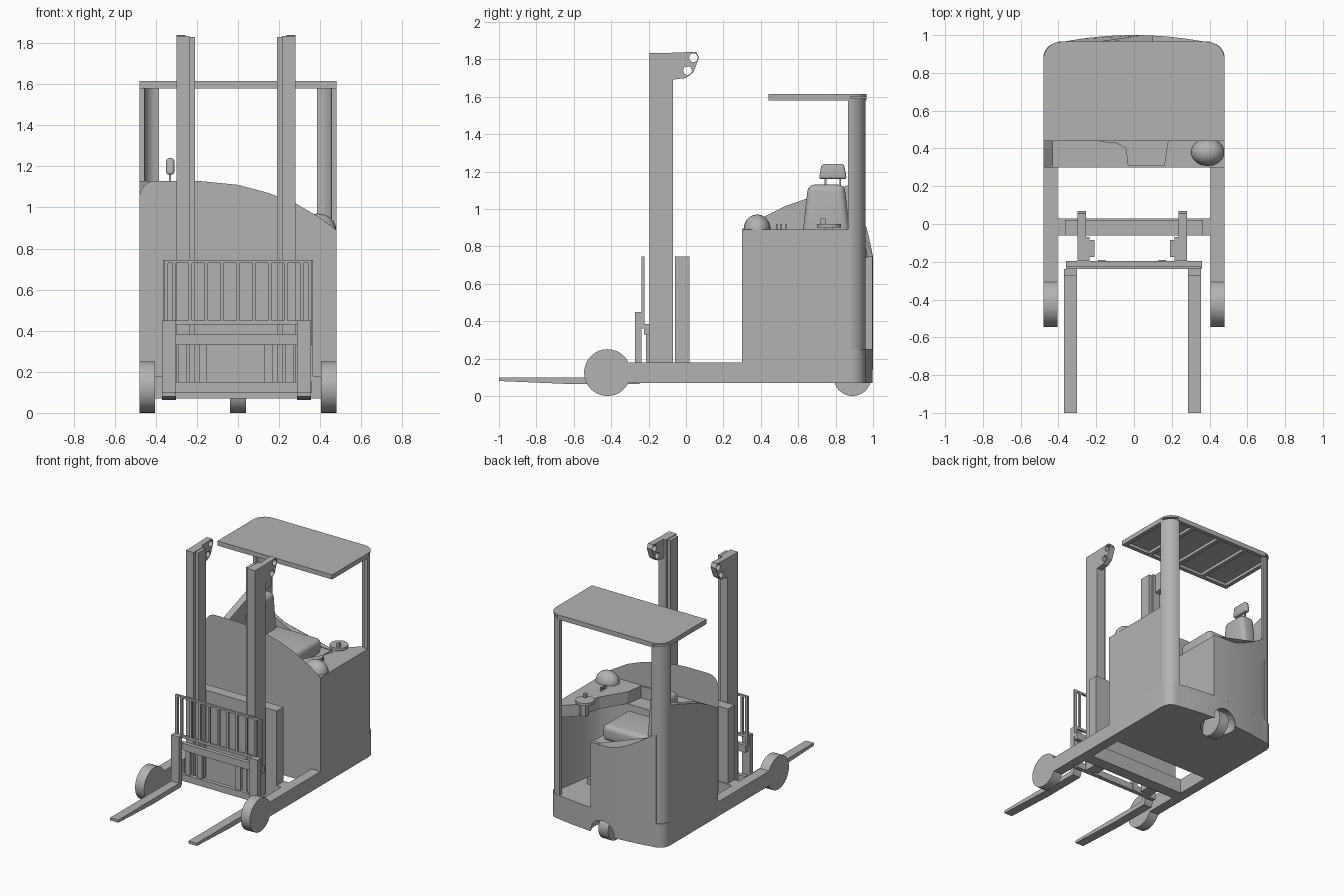
import bpy
import bmesh
import math
from mathutils import Vector

default_cube = bpy.data.objects.get("Cube")
if default_cube:
    bpy.data.objects.remove(default_cube, do_unlink=True)

grey = bpy.data.materials.new("plain grey")
grey.use_nodes = True
grey.diffuse_color = (0.45, 0.45, 0.45, 1)
grey.node_tree.nodes["Principled BSDF"].inputs["Base Color"].default_value = grey.diffuse_color

HALF = 0.48      # half width of the truck
FRONT = 0.3      # front of the cabin body
FLOOR = 0.25     # cabin floor
DECK = 0.89      # top of the console
BOTTOM = 0.07    # underside of the chassis


def finish(name, bm, smooth=False):
    bmesh.ops.recalc_face_normals(bm, faces=bm.faces)
    mesh = bpy.data.meshes.new(name)
    bm.to_mesh(mesh)
    bm.free()
    obj = bpy.data.objects.new(name, mesh)
    bpy.context.collection.objects.link(obj)
    mesh.materials.append(grey)
    if smooth:
        bpy.ops.object.select_all(action='DESELECT')
        obj.select_set(True)
        bpy.context.view_layer.objects.active = obj
        bpy.ops.object.shade_smooth_by_angle(angle=math.radians(35))
    return obj


def prism(name, outline, axis, low, high, smooth=False):
    """Extrude a flat outline along an axis; the outline keeps the other two axes in order."""
    bm = bmesh.new()

    def place(point, depth):
        coords = list(point)
        coords.insert("xyz".index(axis), depth)
        return bm.verts.new(coords)

    face = bm.faces.new([place(p, low) for p in outline])
    if high != low:
        result = bmesh.ops.extrude_face_region(bm, geom=[face])
        shift = Vector([high - low if a == axis else 0 for a in "xyz"])
        moved = [v for v in result["geom"] if isinstance(v, bmesh.types.BMVert)]
        bmesh.ops.translate(bm, verts=moved, vec=shift)
    return finish(name, bm, smooth)


def box(name, x, y, z):
    return prism(name, [(x[0], y[0]), (x[1], y[0]), (x[1], y[1]), (x[0], y[1])], 'z', *z)


def arc(cx, cy, radius, start, end, steps=10):
    angles = [math.radians(start + (end - start) * i / steps) for i in range(steps + 1)]
    return [(cx + radius * math.cos(a), cy + radius * math.sin(a)) for a in angles]


def disc(name, cy, cz, radius, low, high):
    return prism(name, arc(cy, cz, radius, 0, 350, 35), 'x', low, high, True)


def blob(name, centre, size, taper=1.0, roundness=0.3):
    """Soft cushion: a tapered cube with rounded edges."""
    bm = bmesh.new()
    bmesh.ops.create_cube(bm, size=1)
    for v in bm.verts:
        if v.co.z > 0:
            v.co.y *= taper
        v.co = Vector(c + s * k for c, s, k in zip(centre, size, v.co))
    bmesh.ops.bevel(bm, geom=bm.edges[:], offset=min(size) * roundness, segments=5,
                    profile=0.5, affect='EDGES')
    return finish(name, bm, True)


def rear_bulge(x):
    return 0.96 + 0.04 * (1 - (x / 0.4) ** 2)


def rear_line(start, end, steps=12):
    xs = [start + (end - start) * i / steps for i in range(steps + 1)]
    return [(x, rear_bulge(x)) for x in xs]


# Chassis floor with rounded rear corners and a pocket for the drive wheel
plan = [(-HALF, FRONT), (HALF, FRONT)] + arc(0.4, 0.88, 0.08, 0, 90)
plan += rear_line(0.4, -0.4)[1:] + arc(-0.4, 0.88, 0.08, 90, 180)[1:]
chassis = prism("chassis", plan, 'z', BOTTOM, FLOOR, True)
bm = bmesh.new()
bmesh.ops.create_uvsphere(bm, u_segments=24, v_segments=16, radius=0.125)
bmesh.ops.translate(bm, verts=bm.verts, vec=(0, 0.92, 0.08))
pocket = finish("wheel_pocket_cutter", bm)
pocket.hide_render = True
pocket.hide_set(True)
cut = chassis.modifiers.new("wheel pocket", 'BOOLEAN')
cut.operation = 'DIFFERENCE'
cut.object = pocket
disc("drive_wheel", 0.89, 0.1, 0.1, -0.04, 0.04)

# Support legs and load wheels
for side, label in ((-1, "right"), (1, "left")):
    outer, inner = side * HALF, side * 0.405
    box(label + "_support_leg", (inner, outer), (-0.4, FRONT), (BOTTOM, 0.18))
    disc(label + "_load_wheel", -0.42, 0.125, 0.125, inner, outer)
    # Corner posts carrying the roof
    turn = (0, 90) if side > 0 else (180, 90)
    shell = arc(side * 0.385, 0.865, 0.095, *turn) + arc(side * 0.385, 0.865, 0.07, *turn)[::-1]
    prism(label + "_corner_post", shell, 'z', FLOOR, 1.59, True)

# Cabin side walls and front guard sheet
box("left_cabin_wall", (0.44, HALF), (FRONT, 0.88), (FLOOR, DECK))
sweep = [(FRONT, FLOOR), (0.88, FLOOR), (0.88, 1.13), (0.77, 1.1), (0.66, 1.06),
         (0.53, 1.015), (0.4, 0.95), (FRONT, DECK)]
prism("right_cabin_wall", sweep, 'x', -HALF, -0.43)
guard = [(-HALF, FLOOR), (HALF, FLOOR), (HALF, DECK), (0.4, 0.95), (0.28, 1.02), (0.15, 1.07),
         (0, 1.11), (-0.2, 1.13)] + arc(-0.4, 1.05, 0.08, 90, 180, 6)
prism("front_guard_sheet", guard, 'y', FRONT - 0.002, FRONT - 0.002)

# Console: lower block and notched top
block = [(-HALF, FRONT), (HALF, FRONT), (HALF, 0.88), (0.44, 0.88), (0.4, 0.62),
         (0.33, 0.5), (0.22, 0.44), (-HALF, 0.44)]
prism("console_block", block, 'z', FLOOR, 0.8, True)
top = [(-HALF, FRONT), (HALF, FRONT), (HALF, 0.88), (0.42, 0.88), (0.34, 0.8), (0.29, 0.62),
       (0.18, 0.44), (0.16, 0.31), (-0.03, 0.31), (-0.04, 0.4), (-0.09, 0.43), (-0.2, 0.44),
       (-0.43, 0.48), (-HALF, 0.48)]
prism("console_top", top, 'z', 0.8, DECK)
bm = bmesh.new()
bmesh.ops.create_uvsphere(bm, u_segments=24, v_segments=16, radius=0.08)
for v in bm.verts:
    v.co.x *= 1.1
    v.co.y *= 0.9
    v.co += Vector((0.39, 0.38, DECK))
finish("instrument_dome", bm, True)
for i in range(3):
    y = 0.48 + i * 0.026
    box("control_lever", (0.33, 0.34), (y, y + 0.008), (DECK, 0.92))

# Steering wheel
disc_outline = arc(0.31, 0.765, 0.065, 0, 340, 17)
prism("steering_wheel", disc_outline, 'z', 0.9, 0.92, True)
box("steering_column", (0.29, 0.33), (0.745, 0.785), (0.8, 0.91))
box("steering_knob", (0.32, 0.34), (0.72, 0.745), (0.92, 0.95))

# Seat box with curved rear wall
seat_plan = [(-0.44, 0.52), (0.1, 0.52)] + rear_line(0.1, -0.4) + [(-0.44, 0.92)]
prism("seat_box", seat_plan, 'z', FLOOR, 0.74, True)
strip = rear_line(-0.42, 0.1)
wall = prism("rear_wall", strip + [(x, y - 0.03) for x, y in strip[::-1]], 'z', FLOOR, 0.92, True)
for v in wall.data.vertices:
    if v.co.z > 0.9:
        v.co.z = 0.745 + 0.175 * min(1, max(0, (-0.05 - v.co.x) / 0.35)) ** 1.5

# Seat facing sideways
blob("seat_cushion", (-0.14, 0.75, 0.79), (0.42, 0.32, 0.12))
blob("seat_back", (-0.34, 0.75, 0.96), (0.12, 0.27, 0.34), 0.72)
blob("headrest", (-0.33, 0.785, 1.2), (0.04, 0.15, 0.08), 0.8, 0.35)
for y in (0.74, 0.82):
    box("headrest_rod", (-0.335, -0.325), (y, y + 0.01), (1.1, 1.18))

# Foot pedals
for x in (0.2, 0.29):
    box("foot_pedal", (x, x + 0.05), (0.62, 0.7), (FLOOR, 0.29))

# Roof with rim and slats below
roof_plan = [(-HALF, 0.44), (HALF, 0.44)] + arc(0.385, 0.87, 0.095, 0, 90)
roof_plan += arc(-0.385, 0.87, 0.095, 90, 180)
prism("roof_sheet", roof_plan, 'z', 1.602, 1.615, True)
box("roof_front_rim", (-HALF, HALF), (0.44, 0.47), (1.58, 1.602))
box("roof_rear_rim", (-0.4, 0.4), (0.935, 0.965), (1.58, 1.602))
for side in (-1, 1):
    box("roof_side_rim", (side * 0.45, side * HALF), (0.44, 0.88), (1.58, 1.602))
for x in (-0.24, 0, 0.24):
    box("roof_slat", (x - 0.015, x + 0.015), (0.46, 0.95), (1.58, 1.602))

# Mast uprights with pierced head brackets
bracket = [(-0.08, 1.69), (0, 1.7), (0.04, 1.73), (0.07, 1.81), (0.055, 1.84), (-0.08, 1.835)]
for side, label in ((-1, "right"), (1, "left")):
    shift = -0.01

    def across(a, b):
        return sorted((shift + side * a, shift + side * b))

    box(label + "_mast_rail", across(0.225, 0.29), (-0.195, -0.07), (0.1, 1.835))
    box(label + "_inner_rail", across(0.2, 0.225), (-0.175, -0.085), (0.1, 1.83))
    plate = prism(label + "_mast_bracket", bracket, 'x', *across(0.245, 0.29))
    for y, z in ((0.04, 1.808), (0.008, 1.74)):
        hole = disc("bracket_hole_cutter", y, z, 0.023, *across(0.2, 0.33))
        hole.hide_render = True
        hole.hide_set(True)
        pierce = plate.modifiers.new("hole", 'BOOLEAN')
        pierce.operation = 'DIFFERENCE'
        pierce.object = hole

# Mast base between the legs
box("mast_cross_beam", (-0.405, 0.405), (-0.06, 0.03), (BOTTOM, 0.18))
box("mast_cross_panel", (-0.365, 0.365), (-0.06, 0.02), (0.1, 0.745))

# Fork carriage
REACH = 0.36
for low, high in ((0.1, 0.15), (0.33, 0.385)):
    box("carriage_bar", (-REACH, REACH), (-0.225, -0.195), (low, high))
for x in (-0.27, -0.17, 0.15, 0.25):
    box("carriage_upright", (x - 0.02, x + 0.02), (-0.215, -0.19), (0.1, 0.37))

# Load backrest grille
for low, high in ((0.43, 0.45), (0.73, 0.745)):
    box("backrest_rail", (-REACH, REACH), (-0.237, -0.222), (low, high))
for i in range(9):
    x = -0.31 + i * 0.0775
    box("backrest_bar", (x - 0.008, x + 0.008), (-0.237, -0.222), (0.44, 0.74))
for side in (-1, 1):
    box("backrest_post", (side * 0.34, side * REACH), (-0.237, -0.222), (0.36, 0.745))

# Forks
fork = [(-1, 0.08), (-0.6, 0.063), (-0.25, 0.063), (-0.237, 0.09), (-0.237, 0.45),
        (-0.272, 0.45), (-0.272, 0.1), (-1, 0.1)]
for x, label in ((-0.37, "right"), (0.287, "left")):
    prism(label + "_fork", fork, 'x', x, x + 0.068)
